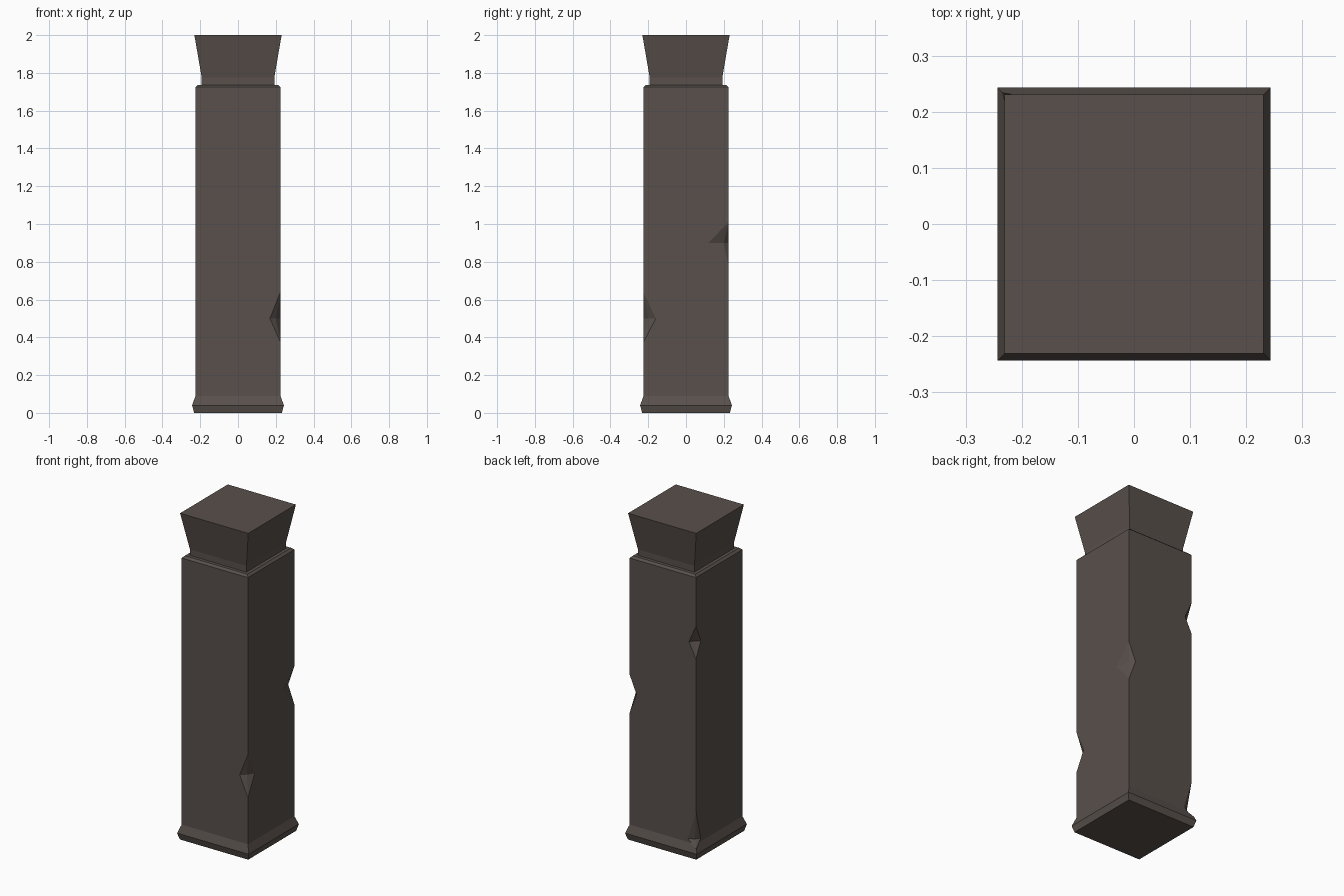
import bpy, bmesh
from mathutils import Vector

if "Cube" in bpy.data.objects:
    bpy.data.objects.remove(bpy.data.objects["Cube"])

stone = bpy.data.materials.new("dark brown stone")
stone.diffuse_color = (0.098, 0.080, 0.071, 1)
stone.use_nodes = True
stone.node_tree.nodes["Principled BSDF"].inputs["Base Color"].default_value = stone.diffuse_color


def add_object(name, bm):
    bmesh.ops.recalc_face_normals(bm, faces=bm.faces)
    mesh = bpy.data.meshes.new(name)
    bm.to_mesh(mesh)
    bm.free()
    mesh.materials.append(stone)
    obj = bpy.data.objects.new(name, mesh)
    bpy.context.collection.objects.link(obj)
    return obj


def square_stack(name, profile):
    """Square column through (half width, z) rings."""
    bm = bmesh.new()
    rings = [[bm.verts.new((sx * r, sy * r, z))
              for sx, sy in ((-1, -1), (1, -1), (1, 1), (-1, 1))] for r, z in profile]
    for a, b in zip(rings, rings[1:]):
        for i in range(4):
            j = (i + 1) % 4
            bm.faces.new((a[i], a[j], b[j], b[i]))
    bm.faces.new(rings[0][::-1])
    bm.faces.new(rings[-1])
    return add_object(name, bm)


# Pillar: flared foot, shaft, recessed neck and flared cap
pillar = square_stack("stone_pillar", [
    (0.232, 0), (0.243, 0.04), (0.225, 0.09), (0.225, 1.725),
    (0.212, 1.737), (0.192, 1.737), (0.192, 1.775), (0.231, 2.0)])


# Chips knocked out of the vertical corners
def chip(sx, sy, z_low, z_mid, z_top, wx, wy, depth=0.025):
    """wx / wy: how far the chip reaches along x and y from the corner."""
    e, out = 0.225, 0.003
    bm = bmesh.new()
    mk = lambda x, y, z: bm.verts.new((sx * x, sy * y, z))
    ring = [mk(e - wx, e + out, z_mid), mk(e - depth, e - depth, z_mid),
            mk(e + out, e - wy, z_mid), mk(e + 0.08, e + 0.08, z_mid)]
    top, low = mk(e + 0.001, e + 0.001, z_top), mk(e + 0.001, e + 0.001, z_low)
    for i in range(4):
        a, b = ring[i], ring[(i + 1) % 4]
        bm.faces.new((a, b, top))
        bm.faces.new((b, a, low))
    cutter = add_object("chip_cutter", bm)
    cutter.hide_render = True
    mod = pillar.modifiers.new("chip", 'BOOLEAN')
    mod.operation = 'DIFFERENCE'
    mod.solver = 'EXACT'
    mod.object = cutter
    bpy.context.view_layer.objects.active = pillar
    bpy.ops.object.modifier_apply(modifier=mod.name)
    bpy.data.objects.remove(cutter)


chip(1, -1, 0.37, 0.50, 0.645, 0.06, 0.07)
chip(1, 1, 0.77, 0.90, 1.015, 0.05, 0.115)
chip(-1, 1, 1.22, 1.32, 1.43, 0.05, 0.05)
chip(-1, 1, 0.06, 0.11, 0.30, 0.06, 0.05, 0.02)
